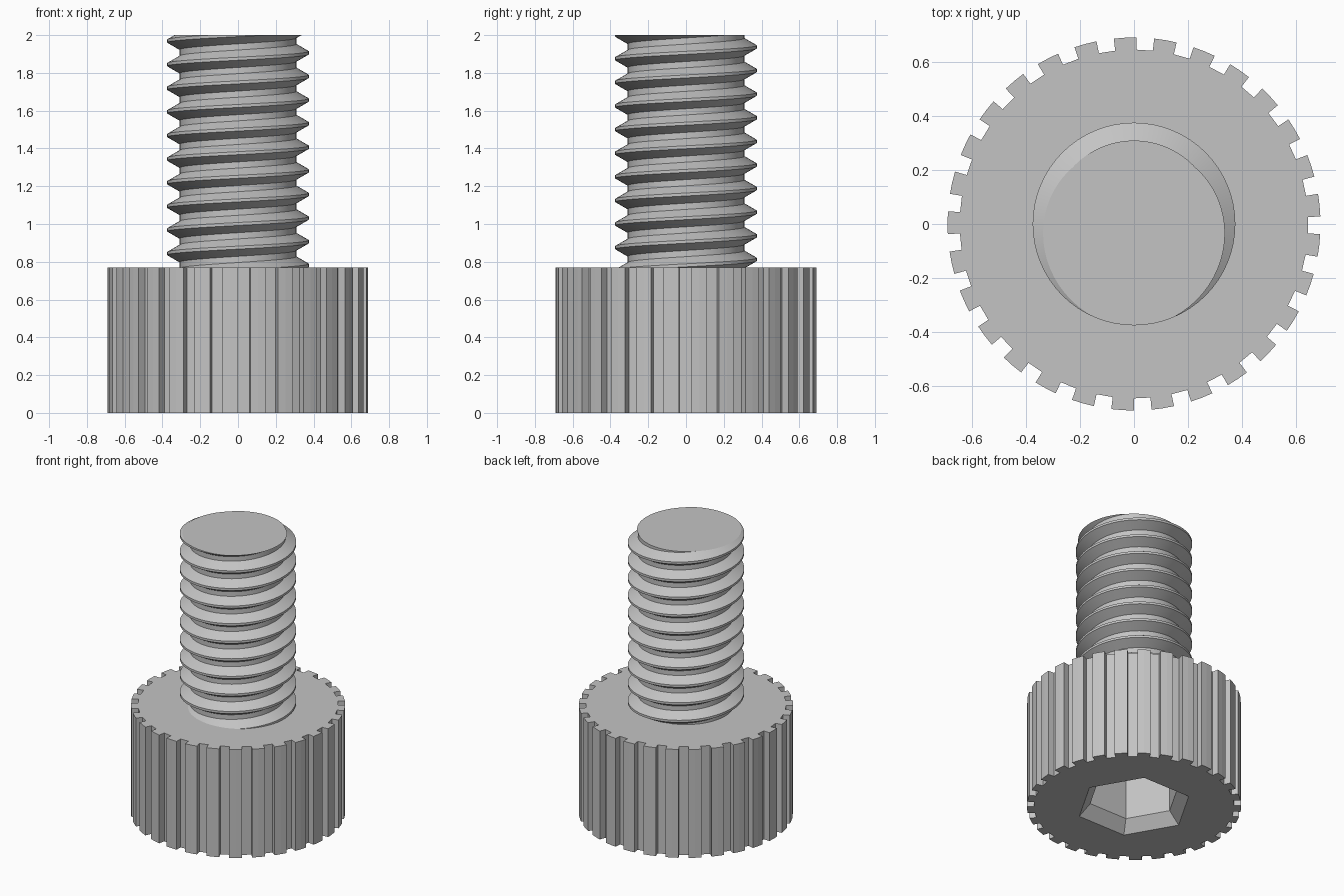
import bpy, bmesh
from math import pi, cos, sin, tan, radians, floor

if "Cube" in bpy.data.objects:
    bpy.data.objects.remove(bpy.data.objects["Cube"])

HEAD_H, TOP = 0.77, 2.0
HEAD_R, NOTCH_R, NOTCHES = 0.69, 0.645, 29
CREST_R, ROOT_R, PITCH = 0.375, 0.309, 0.125

steel = bpy.data.materials.new("grey_steel")
steel.use_nodes = True
steel.diffuse_color = (0.55, 0.55, 0.55, 1)
steel.node_tree.nodes["Principled BSDF"].inputs["Base Color"].default_value = (0.55, 0.55, 0.55, 1)


def finish(bm, name):
    bmesh.ops.recalc_face_normals(bm, faces=bm.faces)
    mesh = bpy.data.meshes.new(name)
    bm.to_mesh(mesh)
    bm.free()
    mesh.materials.append(steel)
    obj = bpy.data.objects.new(name, mesh)
    bpy.context.collection.objects.link(obj)
    return obj


def ring(bm, polar, z):
    return [bm.verts.new((r * cos(a), r * sin(a), z)) for r, a in polar]


def bridge(bm, a, b):
    n = len(a)
    for i in range(n):
        j = (i + 1) % n
        bm.faces.new((a[i], a[j], b[j], b[i]))


# Head: notched grip with a chamfered hex socket in its underside
step = 2 * pi / NOTCHES
half = radians(2.7)
grip = []
for k in range(NOTCHES):
    a = k * step - radians(0.4)
    grip += [(NOTCH_R, a - half), (NOTCH_R, a + half), (HEAD_R, a + half),
             (HEAD_R, a + step / 2), (HEAD_R, a + step - half)]


def hexagon(r):
    return [(r, k * pi / 3) for k in range(6)]


bm = bmesh.new()
base = ring(bm, grip, 0)
top = ring(bm, grip, HEAD_H)
bridge(bm, base, top)
bm.faces.new(top)
mouth = ring(bm, hexagon(0.375), 0)
throat = ring(bm, hexagon(0.30), 0.08)
floor_ring = ring(bm, hexagon(0.30), 0.45)
bridge(bm, mouth, throat)
bridge(bm, throat, floor_ring)
bm.faces.new(floor_ring)
rim = [e for loop in (base, mouth) for e in
       (bm.edges.get((loop[i - 1], loop[i])) for i in range(len(loop)))]
bmesh.ops.triangle_fill(bm, edges=rim, use_beauty=True)
finish(bm, "socket_head")

# Threaded shank: a right-hand helical profile, cut flat at both ends
SEG = 64
flat = 0.008
flank = (CREST_R - ROOT_R) * tan(radians(30))
profile = [(-flat, CREST_R), (flat, CREST_R),
           (flat + flank, ROOT_R), (PITCH - flat - flank, ROOT_R)]
turns = floor((TOP - HEAD_H) / PITCH) + 5
z0 = TOP - 0.75 * PITCH - (turns - 3) * PITCH

bm = bmesh.new()
rows = []
for i in range(turns * SEG + 1):
    a = 2 * pi * i / SEG
    z = z0 + PITCH * i / SEG
    rows.append([bm.verts.new((r * cos(a), r * sin(a), z + dz)) for dz, r in profile])
for i in range(turns * SEG):
    for k in range(3):
        bm.faces.new((rows[i][k], rows[i + 1][k], rows[i + 1][k + 1], rows[i][k + 1]))
    if i + 1 + SEG < len(rows):
        bm.faces.new((rows[i][3], rows[i + 1][3], rows[i + 1 + SEG][0], rows[i + SEG][0]))

for z, direction in ((HEAD_H - 0.01, -1), (TOP, 1)):
    cut = bmesh.ops.bisect_plane(bm, geom=bm.verts[:] + bm.edges[:] + bm.faces[:], dist=1e-6,
                                 plane_co=(0, 0, z), plane_no=(0, 0, direction),
                                 clear_outer=True)
    edges = [e for e in cut["geom_cut"] if isinstance(e, bmesh.types.BMEdge)]
    bmesh.ops.triangle_fill(bm, edges=edges, use_beauty=True)
shank = finish(bm, "threaded_shank")

bpy.ops.object.select_all(action="DESELECT")
shank.select_set(True)
bpy.context.view_layer.objects.active = shank
bpy.ops.object.shade_smooth_by_angle(angle=radians(25))
